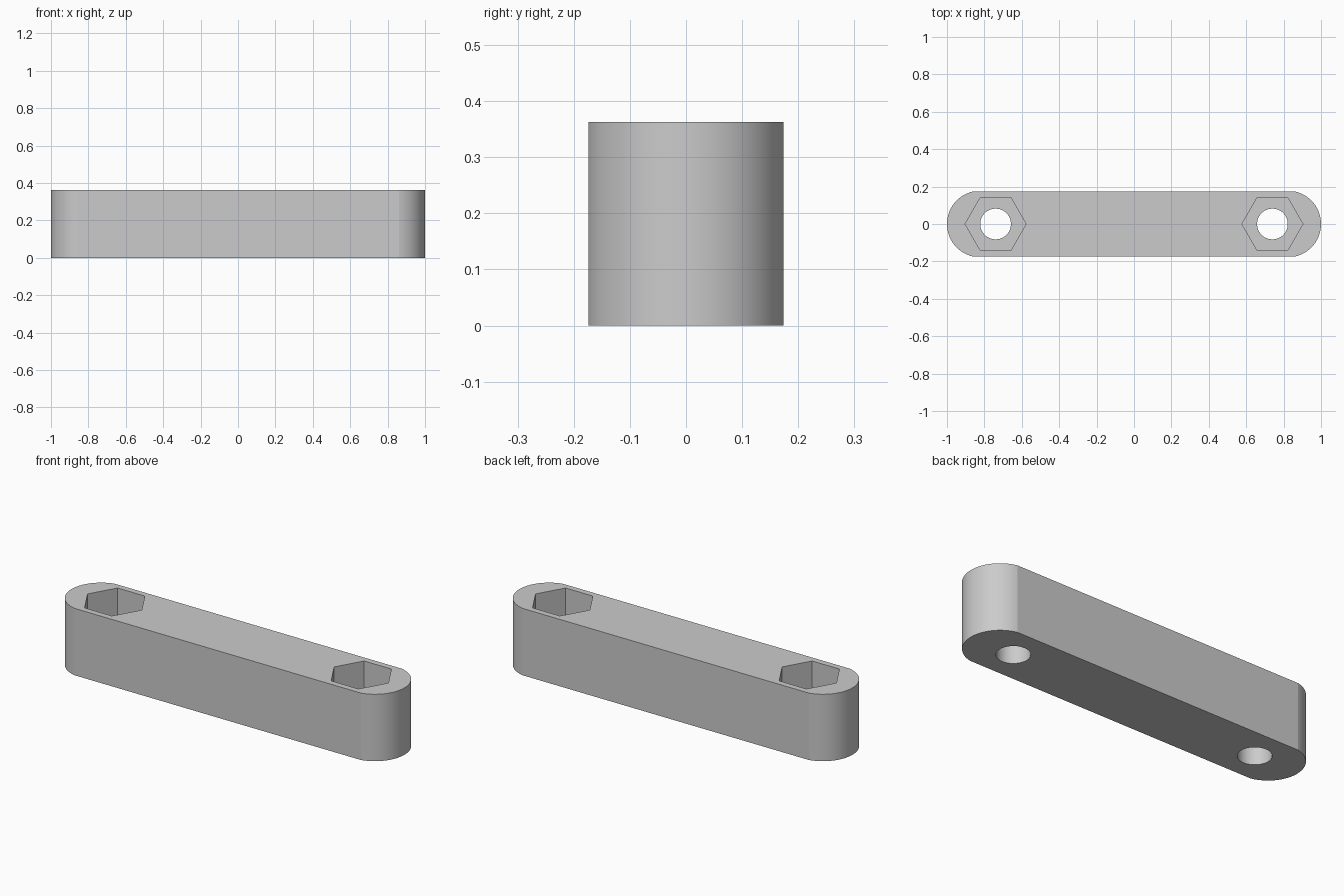
import bpy, bmesh
from math import asin, sin, cos, pi, radians

if "Cube" in bpy.data.objects:
    bpy.data.objects.remove(bpy.data.objects["Cube"], do_unlink=True)

HEIGHT, HALF_WIDTH, SHOULDER = 0.363, 0.174, 0.86
HOLE_X, HOLE_R, HEX_R, POCKET_FLOOR = 0.74, 0.082, 0.163, 0.155

grey = bpy.data.materials.new("light grey")
grey.use_nodes = True
grey.diffuse_color = (0.6, 0.6, 0.6, 1)
grey.node_tree.nodes["Principled BSDF"].inputs["Base Color"].default_value = (0.6, 0.6, 0.6, 1)


def prism(name, outline, z0, z1):
    """Extrude a counter-clockwise outline from z0 to z1."""
    bm = bmesh.new()
    base = bm.faces.new([bm.verts.new((x, y, z0)) for x, y in outline])
    top = bmesh.ops.extrude_face_region(bm, geom=[base])["geom"]
    moved = [v for v in top if isinstance(v, bmesh.types.BMVert)]
    bmesh.ops.translate(bm, verts=moved, vec=(0, 0, z1 - z0))
    bmesh.ops.recalc_face_normals(bm, faces=bm.faces)
    mesh = bpy.data.meshes.new(name)
    bm.to_mesh(mesh)
    bm.free()
    mesh.materials.append(grey)
    obj = bpy.data.objects.new(name, mesh)
    bpy.context.collection.objects.link(obj)
    return obj


def ring(cx, r, sides):
    return [(cx + r * cos(2 * pi * i / sides), r * sin(2 * pi * i / sides)) for i in range(sides)]


# Bar outline: straight sides joined by shallow arcs at both ends
bulge = 1 - SHOULDER
end_r = (HALF_WIDTH ** 2 + bulge ** 2) / (2 * bulge)
half_angle = asin(HALF_WIDTH / end_r)
STEPS = 32
angles = [half_angle * (2 * i / STEPS - 1) for i in range(STEPS + 1)]
right_end = [(1 - end_r + end_r * cos(a), end_r * sin(a)) for a in angles]
bar = prism("link_bar", right_end + [(-x, -y) for x, y in right_end], 0, HEIGHT)

# Through holes and hexagonal nut pockets
for side in (-1, 1):
    for cutter in (prism("bolt_hole_cutter", ring(side * HOLE_X, HOLE_R, 64), -0.1, HEIGHT + 0.1),
                   prism("nut_pocket_cutter", ring(side * HOLE_X, HEX_R, 6), POCKET_FLOOR, HEIGHT + 0.1)):
        cutter.hide_render = True
        bpy.context.view_layer.objects.active = bar
        cut = bar.modifiers.new("cut", "BOOLEAN")
        cut.operation, cut.solver, cut.object = "DIFFERENCE", "EXACT", cutter
        bpy.ops.object.modifier_apply(modifier=cut.name)
        bpy.data.objects.remove(cutter, do_unlink=True)

# Smooth the curved walls, keep the shoulders and rims crisp
bpy.ops.object.select_all(action="DESELECT")
bar.select_set(True)
bpy.context.view_layer.objects.active = bar
bpy.ops.object.shade_smooth_by_angle(angle=radians(8))
